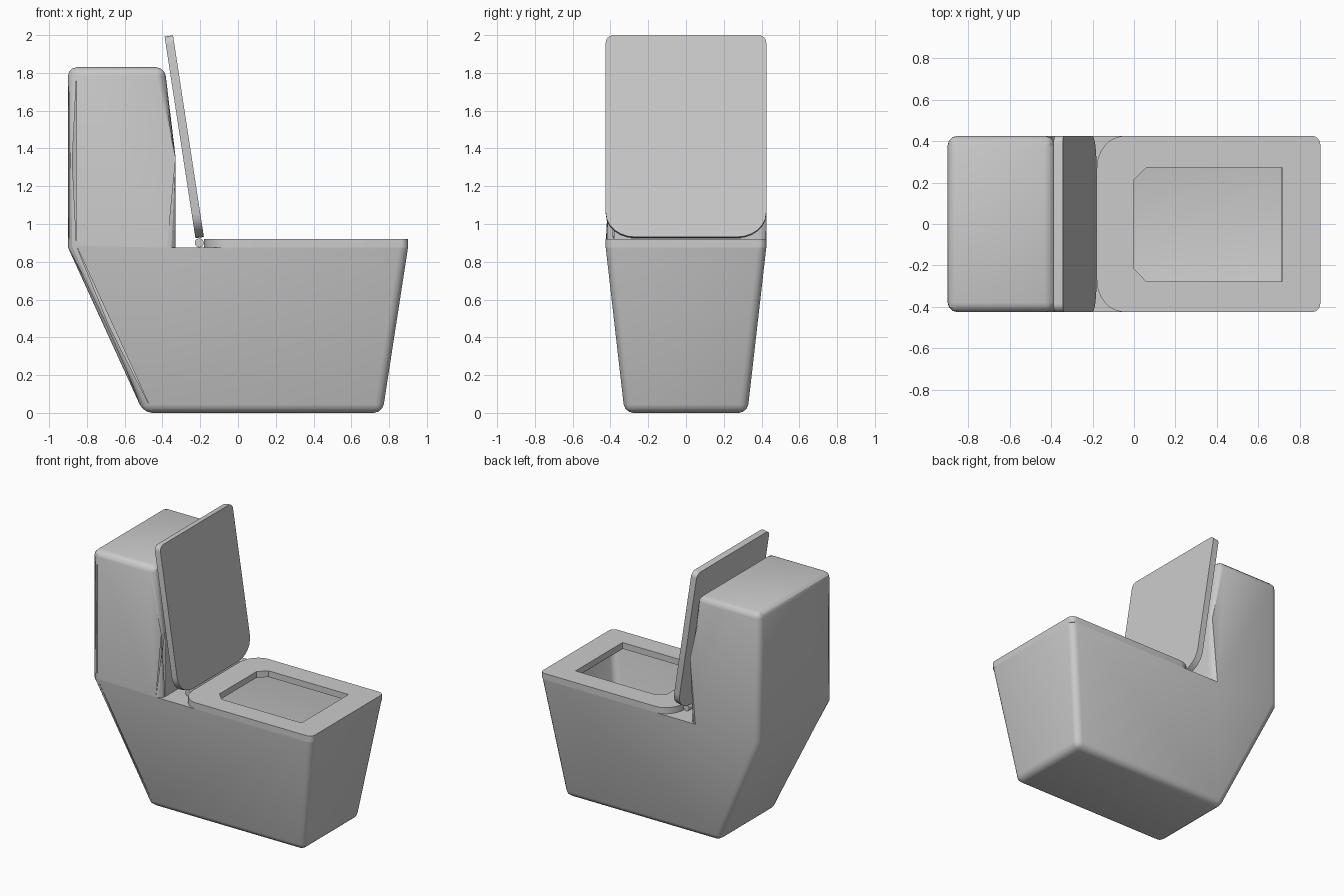
import bpy, bmesh
from math import sin, cos, pi, radians

if "Cube" in bpy.data.objects:
    bpy.data.objects.remove(bpy.data.objects["Cube"])


def mesh_object(name, bm):
    bmesh.ops.recalc_face_normals(bm, faces=bm.faces)
    me = bpy.data.meshes.new(name)
    bm.to_mesh(me)
    bm.free()
    ob = bpy.data.objects.new(name, me)
    bpy.context.collection.objects.link(ob)
    return ob


def activate(ob):
    bpy.ops.object.select_all(action='DESELECT')
    ob.select_set(True)
    bpy.context.view_layer.objects.active = ob


def plate(name, loops, thickness):
    """Flat slab from closed outlines; inner outlines become holes."""
    cu = bpy.data.curves.new(name, 'CURVE')
    cu.dimensions, cu.fill_mode, cu.extrude = '2D', 'BOTH', thickness / 2
    for pts in loops:
        sp = cu.splines.new('POLY')
        sp.points.add(len(pts) - 1)
        for p, (x, y) in zip(sp.points, pts):
            p.co = (x, y, 0, 1)
        sp.use_cyclic_u = True
    ob = bpy.data.objects.new(name, cu)
    bpy.context.collection.objects.link(ob)
    activate(ob)
    bpy.ops.object.convert(target='MESH')
    ob = bpy.context.object
    bpy.ops.object.shade_smooth_by_angle(angle=radians(30))
    return ob


def outline(length, half):
    """Slab outline: wide curves at the hinge end, tight ones at the free end."""
    pts = []
    for sx, sy, rx, ry, a0 in ((1, 1, .04, .04, 0), (0, 1, .13, .155, 90),
                               (0, -1, .13, .155, 180), (1, -1, .04, .04, 270)):
        cx = length - rx if sx else rx
        cy = sy * (half - ry)
        for i in range(7):
            a = radians(a0 + 15 * i)
            pts.append((cx + rx * cos(a), cy + ry * sin(a)))
    return pts


# Pedestal and tank as one shell: x, z, half width around the side profile
profile = [(-.5, 0, .325), (.765, 0, .325), (.9, .875, .425), (-.33, .875, .425),
           (-.33, 1.35, .425), (-.388, 1.83, .425), (-.9, 1.83, .425), (-.9, .875, .425)]
bm = bmesh.new()
sides = [[bm.verts.new((x, s * h, z)) for x, z, h in profile] for s in (-1, 1)]
n = len(profile)
for v in sides:
    bm.faces.new([v[i] for i in (0, 1, 2, 3, 7)])
    bm.faces.new([v[i] for i in (3, 4, 5, 6, 7)])
a, b = sides
for i in range(n):
    j = (i + 1) % n
    bm.faces.new((a[i], a[j], b[j], b[i]))
round_edges = [bm.edges.get((a[i], b[i])) for i in (0, 1, 5, 6)]
for v in sides:
    round_edges += [bm.edges.get((v[i], v[(i + 1) % n])) for i in (0, 1, 3, 4, 5, 6, 7)]
bmesh.ops.bevel(bm, geom=round_edges, offset=.045, segments=3, profile=.5, affect='EDGES')
body = mesh_object("body", bm)

# Bowl hollow: wide rim narrowing towards the back of the floor
bm = bmesh.new()
rings = []
for s in (-1, 1):
    rings.append([bm.verts.new(p) for p in ((-.03, s * .3, .9), (.72, s * .3, .9),
                                            (.6, s * .28, .5), (-.04, s * .06, .42))])
a, b = rings
bm.faces.new(b)
bm.faces.new(a)
for i in range(4):
    j = (i + 1) % 4
    bm.faces.new((a[i], a[j], b[j], b[i]))
cutter = mesh_object("bowl_cutter", bm)
cutter.hide_render = True
cutter.hide_set(True)
mod = body.modifiers.new("bowl", 'BOOLEAN')
mod.operation, mod.solver, mod.object = 'DIFFERENCE', 'EXACT', cutter
activate(body)
bpy.ops.object.modifier_apply(modifier=mod.name)
bpy.data.objects.remove(cutter)
bpy.ops.object.shade_smooth_by_angle(angle=radians(30))

# Seat ring with chamfered opening
hole = [(.18, -.215), (.24, -.278), (.895, -.278), (.895, .272), (.24, .272), (.18, .215)]
seat = plate("seat", [outline(1.08, .425), hole], .046)
seat.location = (-.18, 0, .898)

# Raised lid leaning on the tank
lid = plate("lid", [outline(1.08, .425)], .045)
lid.location = (-.203, 0, .928)
lid.rotation_euler = (0, radians(-98.7), 0)

# Hinge pin
bpy.ops.mesh.primitive_cylinder_add(vertices=16, radius=.024, depth=.58,
                                    location=(-.205, 0, .9), rotation=(pi / 2, 0, 0))
bpy.context.object.name = "hinge_pin"
bpy.ops.object.shade_smooth_by_angle(angle=radians(30))
